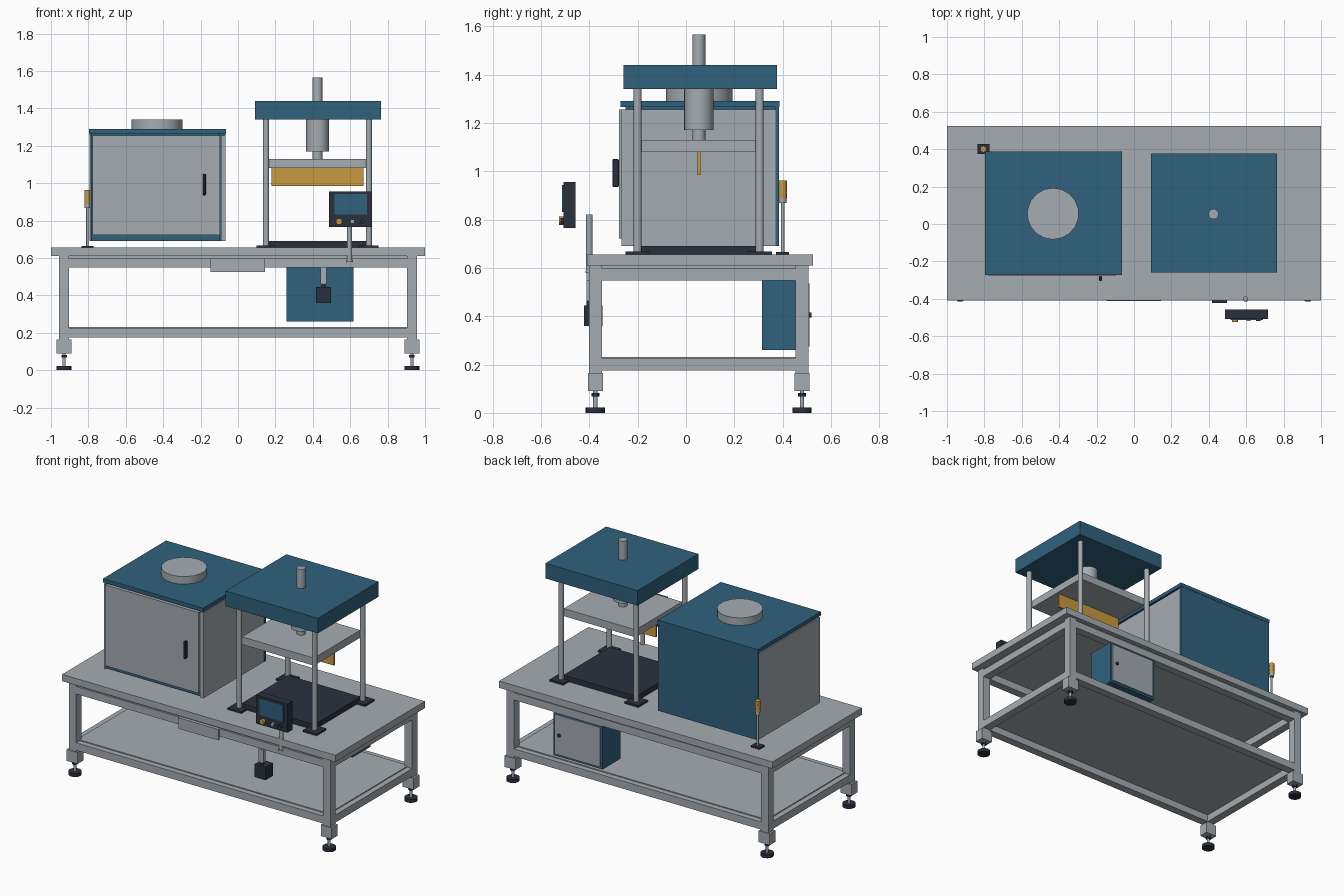
import bpy
import math

if "Cube" in bpy.data.objects:
    bpy.data.objects.remove(bpy.data.objects["Cube"])


def material(name, rgb):
    m = bpy.data.materials.new(name)
    m.diffuse_color = (*rgb, 1)
    m.use_nodes = True
    m.node_tree.nodes["Principled BSDF"].inputs["Base Color"].default_value = m.diffuse_color
    return m


GREY = material("light_grey", (0.376, 0.415, 0.442))
BLUE = material("steel_blue", (0.029, 0.122, 0.205))
DARK = material("dark_slate", (0.024, 0.030, 0.048))
AMBER = material("amber", (0.584, 0.323, 0.05))


def box(name, x, y, z, mat, bevel=0):
    """Box from (min, max) ranges."""
    bpy.ops.mesh.primitive_cube_add(size=1, location=[sum(r) / 2 for r in (x, y, z)])
    o = bpy.context.object
    o.name = name
    o.scale = [r[1] - r[0] for r in (x, y, z)]
    bpy.ops.object.transform_apply(location=False, rotation=False, scale=True)
    o.data.materials.append(mat)
    if bevel:
        mod = o.modifiers.new("bevel", 'BEVEL')
        mod.width, mod.segments = bevel, 1
    return o


def around(c, half):
    return (c - half, c + half)


def cyl(name, x, y, z, r, mat, sides=20, axis='z'):
    """Cylinder along z, or along y when axis is 'y' (the range is on that axis)."""
    along = z if axis == 'z' else y
    mid, depth = sum(along) / 2, along[1] - along[0]
    loc = (x, y, mid) if axis == 'z' else (x, mid, z)
    rot = (0, 0, 0) if axis == 'z' else (math.pi / 2, 0, 0)
    bpy.ops.mesh.primitive_cylinder_add(vertices=sides, radius=r, depth=depth,
                                        location=loc, rotation=rot)
    o = bpy.context.object
    o.name = name
    o.data.materials.append(mat)
    bpy.ops.object.shade_smooth_by_angle(angle=math.radians(35))
    return o


# --- Workbench ---
LX, LY0, LY1, H = 0.93, -0.375, 0.48, 0.027
box("table_top", (-1, 1), (-0.41, 0.525), (0.61, 0.655), GREY)
box("table_underlay", (-0.945, 0.945), (-0.39, 0.495), (0.597, 0.61), GREY)
for x in (-LX, LX):
    for y in (LY0, LY1):
        box("leg", around(x, H), around(y, H), (0.09, 0.61), GREY)
        box("leg_bracket", around(x, 0.04), around(y, 0.031), (0.09, 0.165), GREY)
        cyl("foot_pad", x, y, (0, 0.022), 0.04, DARK)
        cyl("foot_stem", x, y, (0.022, 0.09), 0.009, GREY, 12)
        cyl("foot_nut", x, y, (0.068, 0.082), 0.017, DARK, 6)
for z in ((0.175, 0.225), (0.548, 0.597)):
    for y in (LY0, LY1):
        box("long_rail", (-LX + H, LX - H), around(y, H), z, GREY)
    for x in (-LX, LX):
        box("side_rail", around(x, H), (LY0 + H, LY1 - H), z, GREY)
box("lower_shelf", (-0.92, 0.92), (-0.365, 0.47), (0.222, 0.231), GREY)
box("front_plate", (-0.147, 0.145), (-0.412, -0.40), (0.525, 0.597), GREY)

# --- Oven cabinet ---
box("oven_body", (-0.782, -0.10), (-0.25, 0.383), (0.69, 1.265), BLUE)
box("oven_back", (-0.795, -0.066), (0.37, 0.385), (0.69, 1.265), BLUE)
box("oven_lid", (-0.797, -0.064), (-0.272, 0.387), (1.265, 1.29), BLUE)
box("oven_side_right", (-0.09, -0.068), (-0.266, 0.372), (0.69, 1.256), GREY)
box("oven_side_left", (-0.795, -0.785), (-0.266, 0.372), (0.69, 1.256), GREY)
box("oven_door", (-0.778, -0.096), (-0.278, -0.25), (0.722, 1.256), GREY)
box("door_handle", around(-0.18, 0.008), (-0.305, -0.278), (0.935, 1.05), DARK, 0.004)
cyl("exhaust_collar", -0.433, 0.055, (1.29, 1.34), 0.138, GREY, 18)

# --- Signal tower ---
TX, TY = -0.805, 0.4
box("signal_base", around(TX, 0.032), around(TY, 0.027), (0.655, 0.665), DARK)
cyl("signal_pole", TX, TY, (0.665, 0.87), 0.007, GREY, 12)
cyl("signal_socket", TX, TY, (0.868, 0.888), 0.015, GREY, 16)
for i in range(3):
    z = 0.888 + i * 0.0255
    cyl("signal_lamp", TX, TY, (z, z + 0.0235), 0.017, AMBER, 16)
    if i < 2:
        cyl("lamp_spacer", TX, TY, (z + 0.0235, z + 0.0255), 0.015, GREY, 16)

# --- Press ---
PX, PY = 0.425, 0.053
box("press_base", (0.16, 0.69), (-0.19, 0.295), (0.655, 0.69), DARK)
box("press_crown", (0.09, 0.765), (-0.258, 0.377), (1.34, 1.44), BLUE)
box("moving_plate", (0.162, 0.688), (-0.19, 0.295), (1.08, 1.13), GREY)
box("press_blade", (0.18, 0.67), (0.047, 0.059), (0.985, 1.08), AMBER)
for x in (0.15, 0.70):
    for y in (-0.2, 0.305):
        box("post_flange", around(x, 0.05), around(y, 0.05), (0.655, 0.667), DARK)
        cyl("press_post", x, y, (0.667, 1.34), 0.0165, GREY)
cyl("ram_cylinder", PX, PY, (1.17, 1.34), 0.061, GREY, 24)
cyl("ram_rod", PX, PY, (1.13, 1.17), 0.027, GREY)
cyl("upper_rod", PX, PY, (1.44, 1.565), 0.027, GREY)

# --- Operator panel ---
cyl("panel_pole", 0.597, -0.4, (0.585, 0.82), 0.0135, GREY, 16)
cyl("pole_cap", 0.597, -0.4, (0.578, 0.588), 0.016, GREY, 16)
box("panel_housing", (0.487, 0.717), (-0.507, -0.457), (0.765, 0.955), DARK)
box("panel_screen", (0.515, 0.69), (-0.513, -0.507), (0.832, 0.942), BLUE)
for name, x, r, mat in (("stop_button", 0.54, 0.017, AMBER),
                        ("start_button", 0.612, 0.012, GREY),
                        ("mode_button", 0.665, 0.012, DARK)):
    cyl(name, x, (-0.525 if mat is AMBER else -0.519, -0.507), 0.795, r, mat, 14, 'y')

# --- Hanging switch box ---
box("switch_box", (0.417, 0.497), (-0.423, -0.345), (0.36, 0.445), DARK)
box("switch_hanger", around(0.457, 0.017), (-0.412, -0.39), (0.462, 0.55), GREY)
cyl("switch_gland", 0.457, -0.4, (0.445, 0.465), 0.011, DARK, 12)

# --- Control cabinet ---
box("control_cabinet", (0.258, 0.617), (0.315, 0.503), (0.26, 0.55), BLUE)
box("control_door", (0.272, 0.603), (0.503, 0.511), (0.274, 0.536), GREY)
cyl("control_knob", 0.57, (0.511, 0.52), 0.405, 0.011, DARK, 12, 'y')
